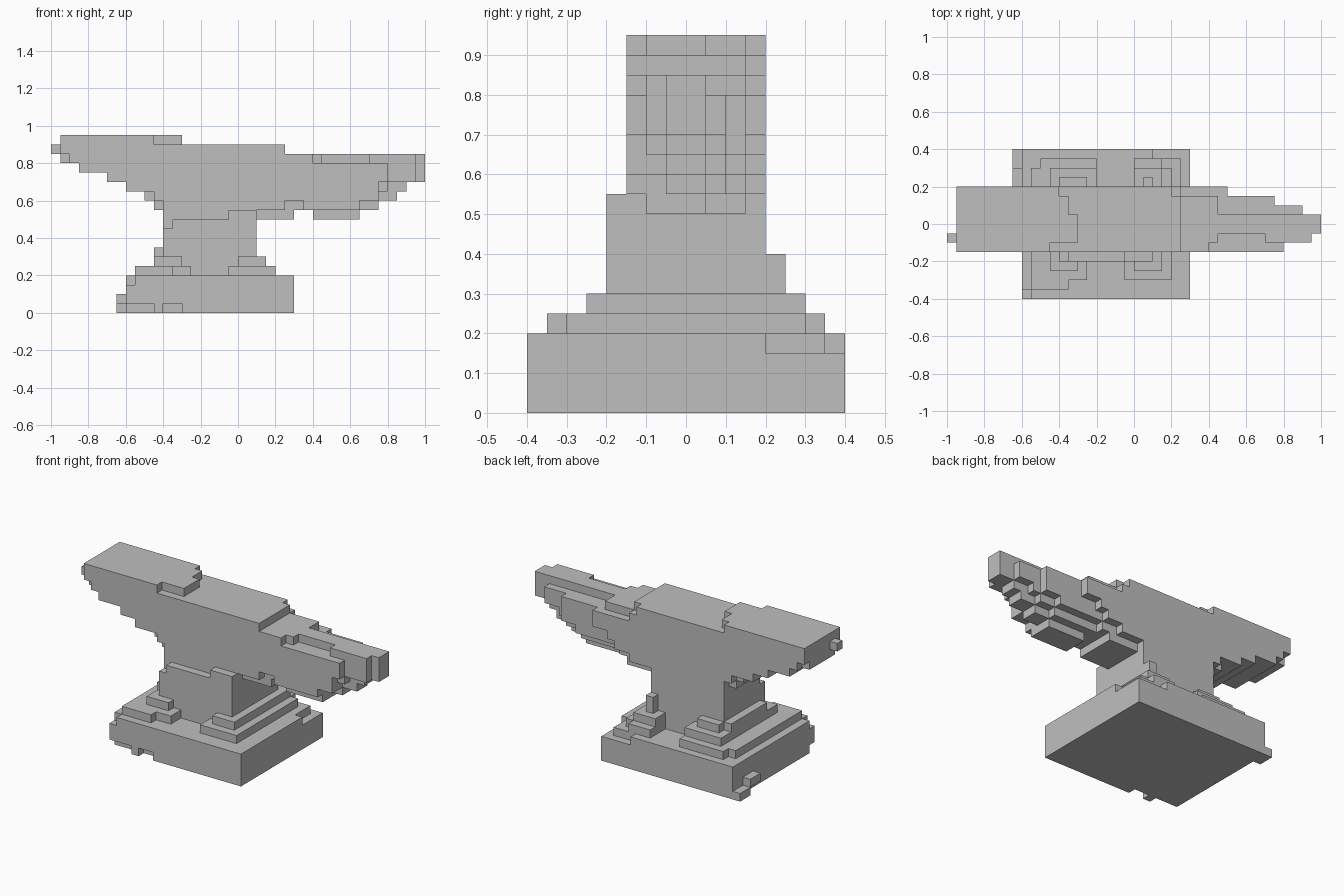
import bpy
import bmesh
from math import radians
from mathutils import Vector

cube = bpy.data.objects.get("Cube")
if cube:
    bpy.data.objects.remove(cube, do_unlink=True)

CELL = 0.05                      # edge of one block
FRONT, BACK = -3, 4              # depth of the striking body, in blocks
parts = {}


def cells(x, y, z):
    return {(i, j, k) for i in range(*x) for j in range(*y) for k in range(*z)}


def fill(part, x, y, z):
    """Add a box of blocks to a part."""
    parts.setdefault(part, set()).update(cells(x, y, z))


def carve(part, x, y, z):
    """Remove a box of blocks from a part."""
    parts[part] -= cells(x, y, z)


# Base slab with chipped edges
fill("base", x=(-12, 6), y=(-8, 8), z=(0, 4))
carve("base", x=(-12, -9), y=(-8, -7), z=(0, 1))
carve("base", x=(-8, -6), y=(-8, -7), z=(0, 1))
carve("base", x=(-12, -11), y=(-8, -7), z=(3, 4))
carve("base", x=(5, 6), y=(4, 8), z=(3, 4))
carve("base", x=(2, 6), y=(7, 8), z=(3, 4))
fill("base", x=(-13, -12), y=(6, 8), z=(0, 1))
fill("base", x=(-13, -12), y=(4, 6), z=(1, 2))

# Stepped foot, open in the middle of the front and back
fill("foot", x=(-11, 4), y=(-6, 6), z=(4, 5))
fill("foot", x=(-11, -7), y=(-7, -6), z=(4, 5))
fill("foot", x=(-10, 3), y=(6, 7), z=(4, 5))
fill("foot", x=(-9, 3), y=(-5, 6), z=(5, 6))
fill("foot", x=(-9, -8), y=(-3, 4), z=(6, 7))
fill("foot", x=(-8, -5), y=(4, 5), z=(6, 7))
fill("foot", x=(1, 2), y=(4, 5), z=(6, 8))
carve("foot", x=(-5, -1), y=(-7, -4), z=(4, 6))
carve("foot", x=(-6, 0), y=(-7, -4), z=(5, 6))
carve("foot", x=(-4, 0), y=(4, 7), z=(4, 6))

# Waist with an uneven front ledge
fill("waist", x=(-8, 2), y=(FRONT, BACK), z=(4, 11))
fill("waist", x=(-8, 2), y=(-4, FRONT), z=(4, 9))
fill("waist", x=(-7, 2), y=(-4, FRONT), z=(9, 10))
fill("waist", x=(-1, 2), y=(-4, FRONT), z=(10, 11))

# Body with the stepped heel: one row of blocks per height
for level, start in enumerate((-8, -9, -12, -14, -17, -18, -19), start=11):
    fill("body", x=(start, 5), y=(FRONT, BACK), z=(level, level + 1))
fill("body", x=(-9, -8), y=(-2, 3), z=(11, 12))
fill("body", x=(-10, -9), y=(-2, 3), z=(12, 13))
fill("body", x=(-19, -18), y=(-2, 3), z=(16, 17))
fill("body", x=(-20, -19), y=(-2, -1), z=(17, 18))
carve("body", x=(4, 5), y=(3, BACK), z=(17, 18))

# Raised face plate with a ragged edge
for end, y0, y1 in ((-9, FRONT, -2), (-6, -2, 1), (-7, 1, 3), (-8, 3, BACK)):
    fill("face_plate", x=(-19, end), y=(y0, y1), z=(18, 19))


def horn_layer(bottom, top, *runs):
    """Consecutive runs along x, each given as end, front, back."""
    start = 5
    for end, front, back in runs:
        fill("horn", x=(start, end), y=(front, back), z=(bottom, top))
        start = end


# Tapering horn
horn_layer(16, 17, (8, FRONT, 3), (9, -2, 3), (14, -1, 1), (19, -2, 1), (20, -1, 1))
horn_layer(14, 16, (10, FRONT, BACK), (15, FRONT, 3), (16, FRONT, 2),
           (18, -2, 2), (19, -2, 1), (20, -1, 1))
horn_layer(13, 14, (8, FRONT, BACK), (15, FRONT, 3), (16, -2, 2), (18, -1, 1))
horn_layer(12, 13, (7, FRONT, BACK), (13, FRONT, 3), (15, FRONT, 2), (17, -1, 1))
horn_layer(11, 12, (7, -2, 3), (13, FRONT, 2), (15, -1, 1))
fill("horn", x=(2, 6), y=(-2, 3), z=(10, 11))
fill("horn", x=(8, 13), y=(-2, 1), z=(10, 11))

# Single iron material
iron = bpy.data.materials.new("iron_grey")
iron.use_nodes = True
grey = (0.52, 0.52, 0.52, 1)
iron.diffuse_color = grey
iron.node_tree.nodes["Principled BSDF"].inputs["Base Color"].default_value = grey

# Skin each part with only its exposed block faces, then merge flat areas
solid = set().union(*parts.values())
for name, blocks in parts.items():
    bm = bmesh.new()
    for block in sorted(blocks):
        centre = Vector(block) + Vector((0.5, 0.5, 0.5))
        for axis in range(3):
            for sign in (-1, 1):
                n = Vector([sign if a == axis else 0 for a in range(3)])
                if tuple(int(c) for c in Vector(block) + n) in solid:
                    continue
                u = Vector([1 if a == (axis + 1) % 3 else 0 for a in range(3)])
                v = n.cross(u)
                ring = (-u - v, u - v, u + v, v - u)
                bm.faces.new([bm.verts.new((centre + (n + c) / 2) * CELL) for c in ring])
    bmesh.ops.remove_doubles(bm, verts=bm.verts, dist=CELL / 100)
    bmesh.ops.dissolve_limit(bm, angle_limit=radians(1), verts=bm.verts, edges=bm.edges)
    mesh = bpy.data.meshes.new(name)
    bm.to_mesh(mesh)
    bm.free()
    mesh.materials.append(iron)
    bpy.context.collection.objects.link(bpy.data.objects.new(name, mesh))
